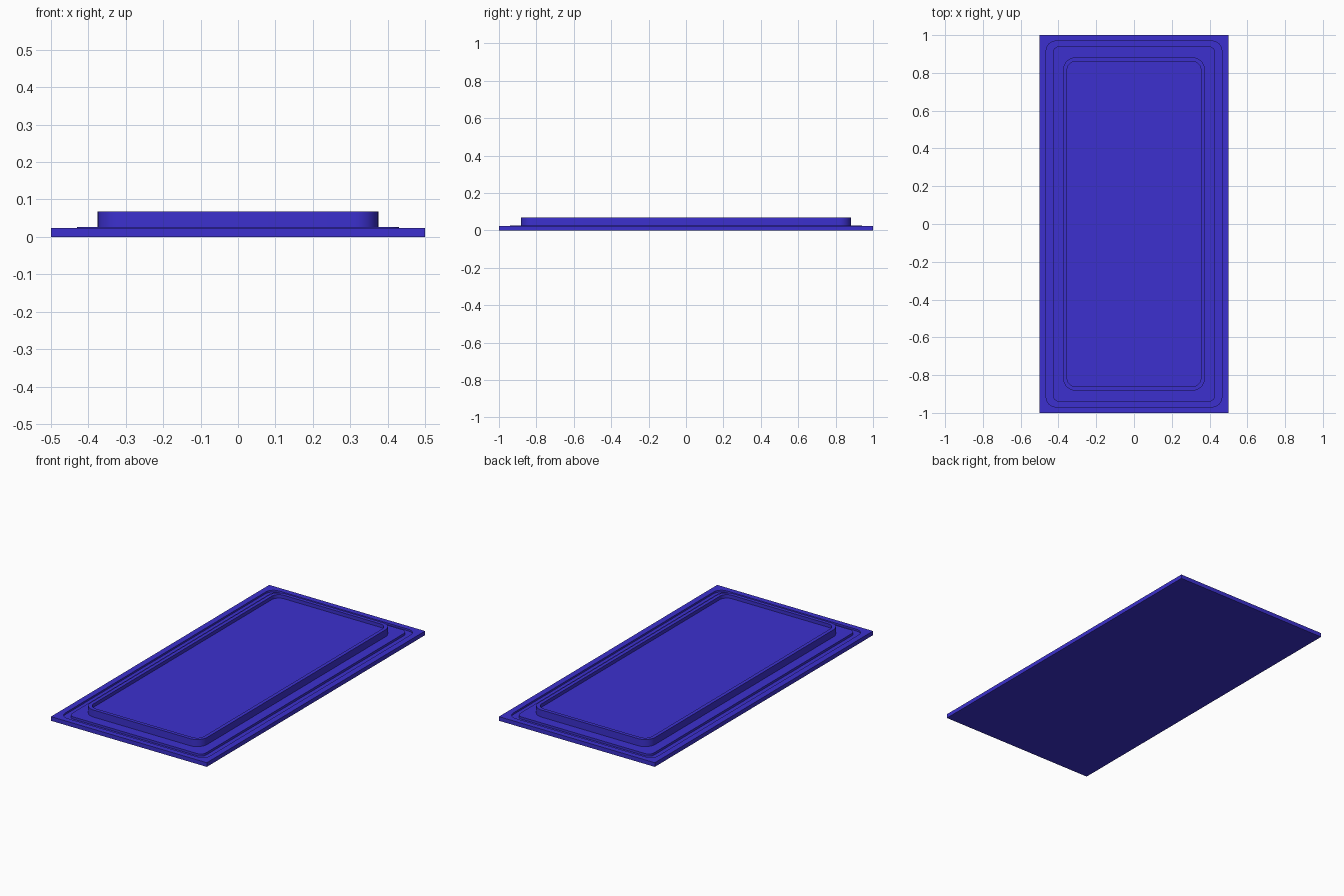
import bpy, bmesh, math

if "Cube" in bpy.data.objects:
    bpy.data.objects.remove(bpy.data.objects["Cube"])

mat = bpy.data.materials.new("blue_paint")
mat.diffuse_color = (0.045, 0.03, 0.62, 1)
mat.use_nodes = True
mat.node_tree.nodes["Principled BSDF"].inputs["Base Color"].default_value = mat.diffuse_color
SEG = 8


def ring(bm, hx, hy, r, z):
    """Rounded rectangle loop of vertices."""
    verts = []
    for k, (sx, sy) in enumerate([(1, 1), (-1, 1), (-1, -1), (1, -1)]):
        for i in range(SEG + 1):
            a = (k + i / SEG) * math.pi / 2
            verts.append(bm.verts.new((sx * (hx - r) + r * math.cos(a),
                                       sy * (hy - r) + r * math.sin(a), z)))
    return verts


def stepped_panel(name, rings):
    """Solid made by joining nested rings from the bottom to the top centre."""
    bm = bmesh.new()
    loops = [ring(bm, *p) for p in rings]
    n = len(loops[0])
    for a, b in zip(loops, loops[1:]):
        for i in range(n):
            j = (i + 1) % n
            bm.faces.new((a[i], a[j], b[j], b[i]))
    bm.faces.new(loops[0][::-1])
    bm.faces.new(loops[-1])
    bmesh.ops.remove_doubles(bm, verts=bm.verts, dist=1e-5)
    bmesh.ops.recalc_face_normals(bm, faces=bm.faces)
    me = bpy.data.meshes.new(name)
    bm.to_mesh(me)
    bm.free()
    ob = bpy.data.objects.new(name, me)
    bpy.context.collection.objects.link(ob)
    me.materials.append(mat)
    bpy.ops.object.select_all(action='DESELECT')
    ob.select_set(True)
    bpy.context.view_layer.objects.active = ob
    bpy.ops.object.shade_smooth_by_angle(angle=math.radians(30))


# Slab with shallow groove, low step, raised rim and recessed centre
stepped_panel("door_panel", [
    (0.5, 1.0, 0, 0),
    (0.5, 1.0, 0, 0.024),
    (0.465, 0.968, 0.05, 0.024),
    (0.465, 0.968, 0.05, 0.014),
    (0.43, 0.941, 0.035, 0.014),
    (0.43, 0.941, 0.035, 0.027),
    (0.375, 0.882, 0.065, 0.027),
    (0.375, 0.882, 0.065, 0.068),
    (0.354, 0.861, 0.045, 0.068),
    (0.354, 0.861, 0.045, 0.048),
])
